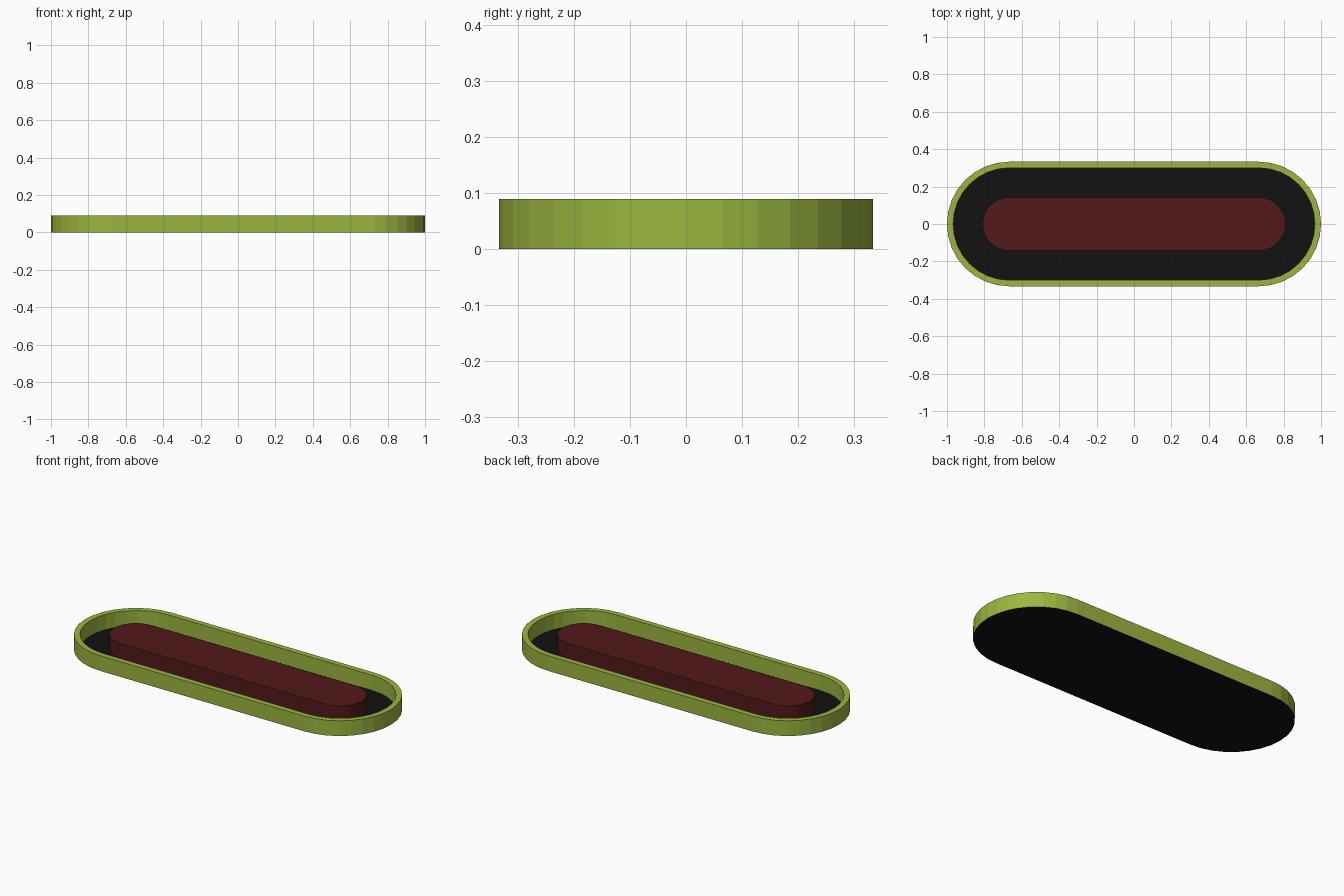
import bpy, bmesh, math

if "Cube" in bpy.data.objects:
    bpy.data.objects.remove(bpy.data.objects["Cube"])

CX = 0.667      # centre of the round ends
SEG = 16        # facets per round end
HEIGHT = 0.09


def material(name, rgb):
    m = bpy.data.materials.new(name)
    m.diffuse_color = (*rgb, 1)
    m.use_nodes = True
    m.node_tree.nodes["Principled BSDF"].inputs["Base Color"].default_value = m.diffuse_color
    return m


def stadium(bm, r, z):
    """Ring of vertices around a long outline with round ends."""
    ring = []
    for side, start in ((1, -math.pi / 2), (-1, math.pi / 2)):
        for i in range(SEG + 1):
            a = start + math.pi * i / SEG
            ring.append(bm.verts.new((side * CX + r * math.cos(a), r * math.sin(a), z)))
    return ring


def bridge(bm, a, b):
    n = len(a)
    for i in range(n):
        j = (i + 1) % n
        bm.faces.new((a[i], a[j], b[j], b[i]))


def finish(bm, name, mat):
    me = bpy.data.meshes.new(name)
    bm.to_mesh(me)
    bm.free()
    ob = bpy.data.objects.new(name, me)
    me.materials.append(mat)
    bpy.context.collection.objects.link(ob)


green = material("green", (0.33, 0.47, 0.05))
black = material("black", (0.006, 0.006, 0.006))
red = material("dark_red", (0.085, 0.01, 0.01))

# Raised rim: outer wall, top lip, inner wall
bm = bmesh.new()
rings = [stadium(bm, r, z) for r, z in
         ((0.333, 0), (0.333, HEIGHT), (0.3, HEIGHT), (0.3, 0))]
for a, b in zip(rings, rings[1:]):
    bridge(bm, a, b)
finish(bm, "rim", green)

# Flat floor closing the underside
bm = bmesh.new()
bm.faces.new(stadium(bm, 0.333, 0))
finish(bm, "floor", black)

# Raised island in the middle
bm = bmesh.new()
low, high = stadium(bm, 0.143, 0), stadium(bm, 0.143, HEIGHT - 0.001)
bridge(bm, low, high)
bm.faces.new(high)
finish(bm, "centre_island", red)
